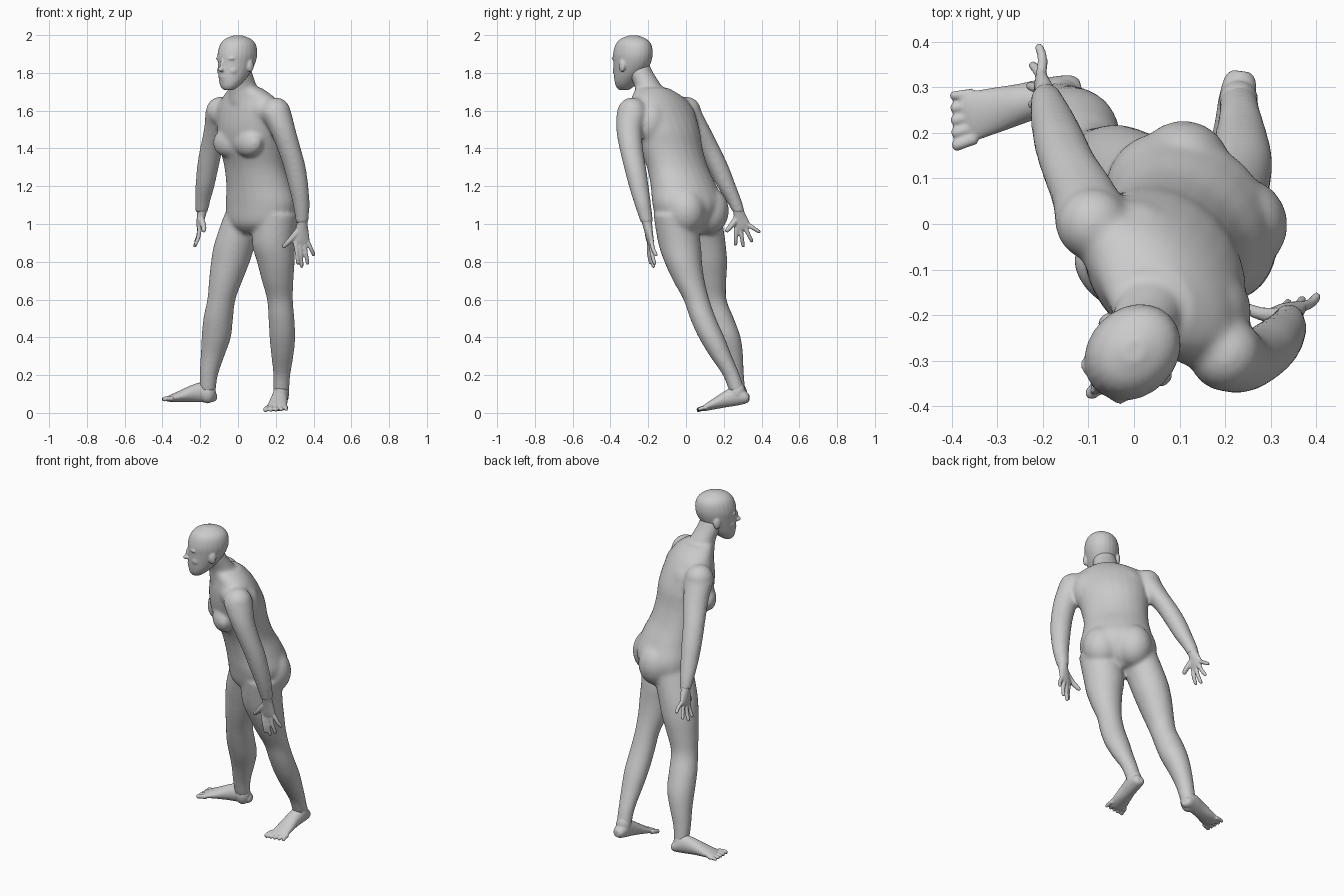
import bpy
import bmesh
from math import sin, cos, pi
from mathutils import Vector, Matrix

cube = bpy.data.objects.get("Cube")
if cube:
    bpy.data.objects.remove(cube, do_unlink=True)

X, Y, Z = Vector((1, 0, 0)), Vector((0, 1, 0)), Vector((0, 0, 1))
LEFT = (X - Y).normalized()        # the figure's own left
FRONT = (-X - Y).normalized()      # where chest and face point

skin = bpy.data.materials.new("plain_grey")
skin.use_nodes = True
grey = (0.6, 0.6, 0.6, 1)
skin.diffuse_color = grey
skin.node_tree.nodes["Principled BSDF"].inputs["Base Color"].default_value = grey


def spline(rows, steps=4):
    """Catmull-Rom interpolation of rows of numbers."""
    result = []
    last = len(rows) - 1
    for i in range(last):
        a, b, c, d = (rows[max(i - 1, 0)], rows[i], rows[i + 1], rows[min(i + 2, last)])
        for k in range(steps):
            t = k / steps
            result.append([q + t / 2 * (r - p + t * (2 * p - 5 * q + 4 * r - s
                           + t * (3 * (q - r) + s - p)))
                           for p, q, r, s in zip(a, b, c, d)])
    return result + [list(rows[-1])]


def loft(bm, rows, side, depth, sides=24):
    """Skin elliptical rings given as x, y, z, half width, half depth."""
    previous = None
    for x, y, z, a, b in spline(rows):
        centre = Vector((x, y, z))
        ring = [bm.verts.new(centre + side * a * cos(2 * pi * i / sides)
                             + depth * b * sin(2 * pi * i / sides)) for i in range(sides)]
        if previous:
            for i in range(sides):
                j = (i + 1) % sides
                bm.faces.new((previous[i], previous[j], ring[j], ring[i]))
        else:
            bm.faces.new(ring[::-1])
        previous = ring
    bm.faces.new(previous)


def limb(bm, rows):
    # slightly full, as the smoothing slims it
    loft(bm, [(*row[:3], row[3] + .003, row[3] + .003) for row in rows], X, Y)


def ball(bm, centre, across, deep, tall):
    axes = Matrix((LEFT * across, FRONT * deep, Z * tall)).transposed().to_4x4()
    bmesh.ops.create_uvsphere(bm, u_segments=24, v_segments=14, radius=1,
                              matrix=Matrix.Translation(centre) @ axes)


def digit(bm, start, end, r0, r1, bend):
    """A finger or toe, slightly arched and rounded at the tip."""
    run = end - start
    a = run.orthogonal().normalized()
    b = run.normalized().cross(a)
    rows = []
    for t, s in ((0, 1), (0.5, 1), (0.9, 1), (1, 0.4)):
        p = start + run * t + bend * sin(pi * t)
        r = (r0 + (r1 - r0) * t) * s
        rows.append((*p, r, r))
    loft(bm, rows, a, b, 12)


def finish(name, bm, voxel, rounds):
    """Fuse the overlapping shapes into one smooth skin."""
    bmesh.ops.recalc_face_normals(bm, faces=bm.faces)
    mesh = bpy.data.meshes.new(name)
    bm.to_mesh(mesh)
    bm.free()
    mesh.materials.append(skin)
    obj = bpy.data.objects.new(name, mesh)
    bpy.context.collection.objects.link(obj)
    fuse = obj.modifiers.new("fuse", "REMESH")
    fuse.mode = "VOXEL"
    fuse.voxel_size = voxel
    fuse.use_smooth_shade = True
    relax = obj.modifiers.new("relax", "SMOOTH")
    relax.factor = 0.5
    relax.iterations = rounds


# Torso, from crotch to base of neck
body = bmesh.new()
loft(body, [(.095, .02, .95, .1, .08), (.107, .015, 1, .185, .135),
            (.125, .013, 1.1, .213, .165), (.113, -.012, 1.2, .193, .156),
            (.09, -.045, 1.3, .18, .143), (.073, -.08, 1.4, .186, .149),
            (.068, -.105, 1.5, .2, .152), (.062, -.13, 1.6, .2, .132),
            (.055, -.15, 1.67, .165, .105), (.04, -.18, 1.72, .09, .085)], LEFT, FRONT)
chest = Vector((.066, -.1, 1.43))
pelvis = Vector((.12, .01, 1.07))
shoulders = Vector((.055, -.145, 1.605))
for s in (-1, 1):
    # breast, buttock, collar and shoulder blade
    ball(body, chest + LEFT * s * .078 + FRONT * .095, .092, .057, .075)
    ball(body, pelvis + LEFT * s * .088 - FRONT * .07, .105, .106, .125)
    ball(body, shoulders + LEFT * s * .107, .1, .088, .085)
    ball(body, shoulders + LEFT * s * .1 - FRONT * .055 - Z * .07, .1, .085, .12)

# Neck
limb(body, [(.045, -.165, 1.64, .095), (.028, -.2, 1.73, .07), (.008, -.24, 1.8, .065),
            (0, -.26, 1.85, .062)])

# Arms with rounded shoulders
left_arm = [(.2, -.285, 1.59, .08), (.235, -.3, 1.5, .067), (.27, -.29, 1.4, .06),
            (.3, -.27, 1.3, .056), (.32, -.25, 1.2, .05), (.335, -.228, 1.1, .041),
            (.34, -.205, 1, .03)]
right_arm = [(-.09, 0, 1.595, .08), (-.11, .06, 1.5, .068), (-.14, .12, 1.4, .059),
             (-.16, .17, 1.3, .055), (-.175, .215, 1.2, .048), (-.187, .255, 1.12, .038),
             (-.193, .28, 1.06, .03)]
for arm in (left_arm, right_arm):
    limb(body, arm)
    ball(body, Vector(arm[0][:3]), .08, .08, .08)

# Legs
left_leg = [(.2, -.06, 1.05, .11), (.187, -.035, .9, .11), (.2, -.015, .8, .097),
            (.21, .015, .7, .081), (.222, .055, .6, .066), (.23, .09, .5, .066),
            (.235, .135, .4, .066), (.235, .185, .3, .056), (.232, .24, .2, .043),
            (.229, .272, .11, .039)]
right_leg = [(.04, .075, 1.05, .11), (-.015, .1, .9, .107), (-.04, .115, .8, .1),
             (-.065, .125, .7, .086), (-.088, .14, .6, .072), (-.105, .175, .5, .076),
             (-.115, .212, .4, .075), (-.135, .24, .3, .06), (-.155, .258, .2, .046),
             (-.16, .275, .11, .039)]
limb(body, left_leg)
limb(body, right_leg)
finish("body", body, .009, 16)

# Head, as rings of height, forward shift, half width, half depth
head = bmesh.new()
skull = Vector((-.003, -.281, 0))
profile = [(1.71, .068, .028, .026), (1.73, .058, .05, .048), (1.76, .043, .067, .068),
           (1.8, .024, .079, .09), (1.85, .007, .09, .107), (1.9, 0, .096, .114),
           (1.95, -.004, .087, .102), (1.98, -.004, .062, .073), (1.998, -.004, .022, .026)]
loft(head, [(*(skull + FRONT * f + Z * z), w, d) for z, f, w, d in profile], LEFT, FRONT)


def feature(side, forward, height, across, deep, tall):
    ball(head, skull + LEFT * side + FRONT * forward + Z * height, across, deep, tall)


# Face: nose, lips, chin, brows, cheeks and ears
feature(0, .112, 1.84, .011, .016, .034)
feature(0, .122, 1.818, .016, .02, .012)
feature(0, .102, 1.778, .026, .015, .008)
feature(0, .099, 1.764, .022, .015, .008)
feature(0, .084, 1.73, .026, .018, .02)
for s in (-1, 1):
    feature(s * .036, .092, 1.876, .03, .016, .011)
    feature(s * .038, .074, 1.812, .03, .027, .028)
    feature(s * .09, -.008, 1.838, .013, .021, .034)
finish("head", head, .005, 6)


def hand(name, wrist, knuckles, across, tips, thumb):
    bm = bmesh.new()
    wrist, knuckles = Vector(wrist), Vector(knuckles)
    across = Vector(across).normalized()
    run = knuckles - wrist
    thick = run.cross(across).normalized()
    palm = ((-.3, .03, .03), (0, .029, .026), (.4, .037, .021), (.8, .044, .017), (1.05, .04, .012))
    loft(bm, [(*(wrist + run * t), a, b) for t, a, b in palm], across, thick)
    arch = thick * .006
    for i, tip in enumerate(tips):
        digit(bm, knuckles - run * .15 + across * (i - 1.5) * .022, Vector(tip), .0125, .0095, arch)
    digit(bm, wrist + run * .35 - across * .02, Vector(thumb), .019, .011, arch)
    finish(name, bm, .005, 3)


# Hands, index finger first
hand("left_hand", left_arm[-1][:3], (.335, -.185, .89), (1, .2, 0),
     [(.318, -.185, .785), (.338, -.17, .766), (.37, -.163, .783), (.404, -.155, .83)],
     (.236, -.18, .875))
hand("right_hand", right_arm[-1][:3], (-.205, .3, .975), (0, 1, .25),
     [(-.228, .262, .885), (-.232, .304, .876), (-.225, .352, .903), (-.21, .394, .955)],
     (-.18, .21, .958))


def foot(name, heel, toe, inner, ankle):
    bm = bmesh.new()
    heel, toe, inner = Vector(heel), Vector(toe), Vector(inner)
    run = toe - heel
    # position along the sole, centre height, half width, half height
    shape = ((0, .03, .02, .018), (.06, .035, .034, .032), (.22, .053, .041, .053),
             (.42, .047, .043, .046), (.65, .031, .05, .03), (.82, .019, .054, .018),
             (.87, .015, .05, .012))
    loft(bm, [(*(heel + run * t + Z * z), w, h) for t, z, w, h in shape], inner, Z)
    ball(bm, Vector(ankle), .043, .043, .06)
    for i in range(5):
        spread = inner * (2 - i) * .025
        radius = .015 - .0009 * i
        start = heel + run * (.82 - .015 * i) + spread * .95 + Z * .017
        end = heel + run * (1 - .018 * i) + spread * 1.1 + Z * .013
        digit(bm, start, end, radius, radius * .8, Z * .003)
    finish(name, bm, .0045, 5)


# Feet, with the big toe on the inner side
foot("left_foot", (.235, .335, .05), (.198, .05, 0), (-1, .13, 0), left_leg[-1][:3])
foot("right_foot", (-.115, .298, .055), (-.412, .222, .058), (.25, -.97, 0), right_leg[-1][:3])
